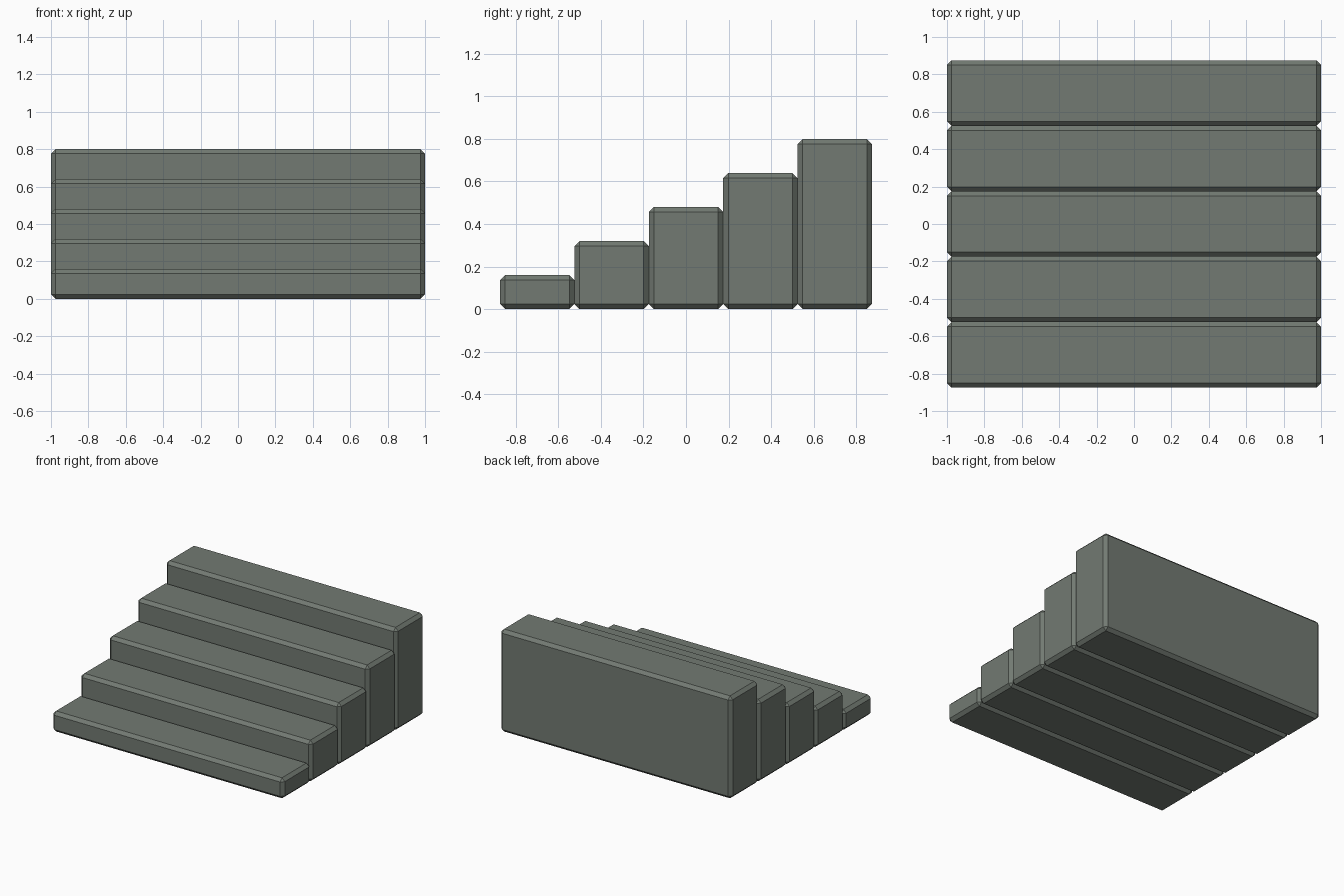
import bpy, bmesh

if "Cube" in bpy.data.objects:
    bpy.data.objects.remove(bpy.data.objects["Cube"])

STEPS, WIDTH, TREAD, RISE, CHAMFER = 5, 2.0, 0.35, 0.16, 0.024

stone = bpy.data.materials.new("grey_green_stone")
stone.diffuse_color = (0.17, 0.195, 0.17, 1.0)
stone.use_nodes = True
stone.node_tree.nodes["Principled BSDF"].inputs["Base Color"].default_value = stone.diffuse_color


def chamfered_block(name, size, centre):
    """Flat-shaded box with single-segment chamfers on all edges."""
    mesh = bpy.data.meshes.new(name)
    bm = bmesh.new()
    bmesh.ops.create_cube(bm, size=1.0)
    bmesh.ops.scale(bm, vec=size, verts=bm.verts)
    bmesh.ops.bevel(bm, geom=bm.edges[:], offset=CHAMFER, offset_type='OFFSET',
                    segments=1, profile=0.5, affect='EDGES')
    bm.to_mesh(mesh)
    bm.free()
    mesh.materials.append(stone)
    obj = bpy.data.objects.new(name, mesh)
    obj.location = centre
    bpy.context.collection.objects.link(obj)
    return obj


# Full-height step blocks, rising towards the back
for i in range(STEPS):
    height = RISE * (i + 1)
    y = (i - (STEPS - 1) / 2) * TREAD
    chamfered_block(f"step_{i + 1}", (WIDTH, TREAD, height), (0, y, height / 2))
